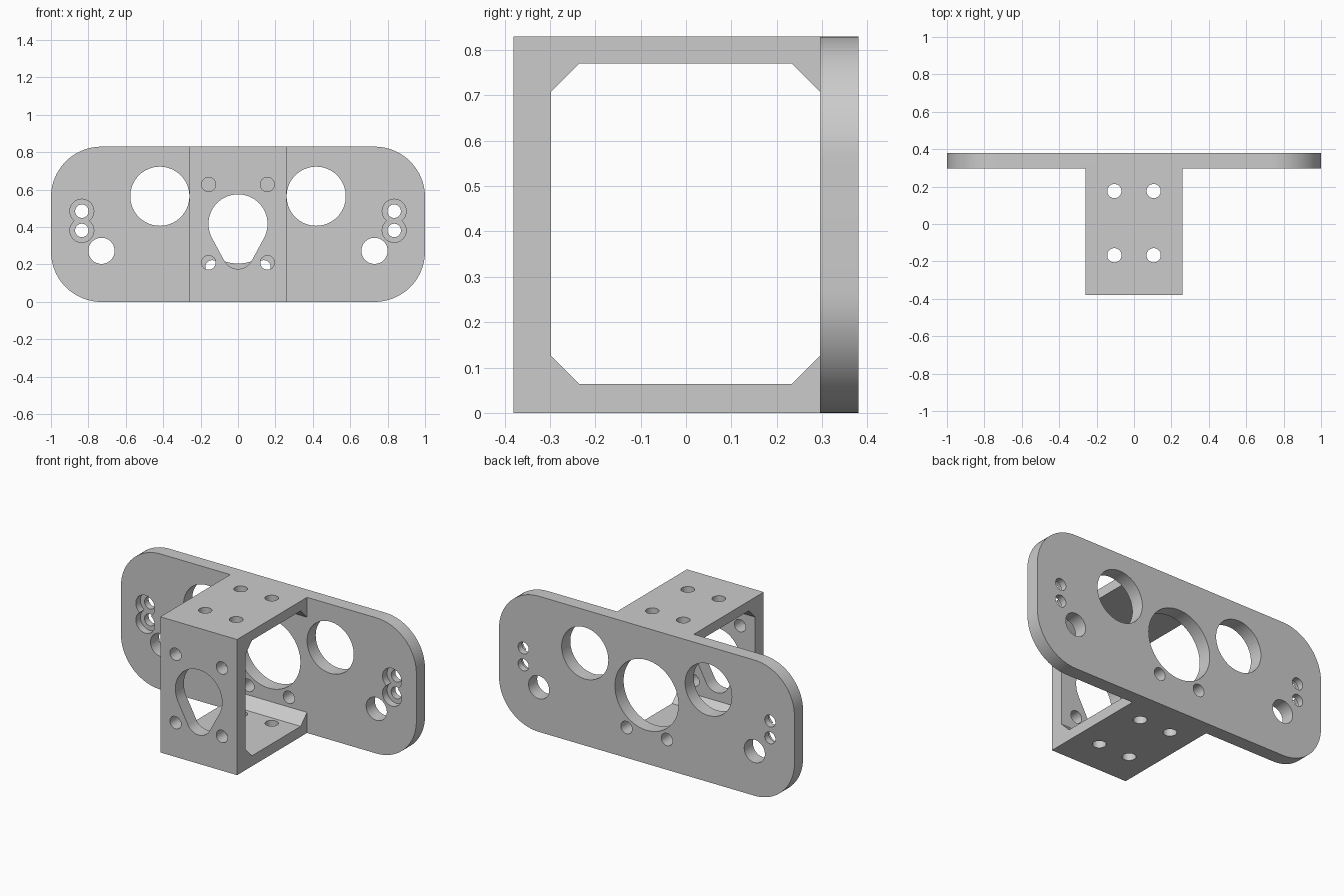
import bpy
import bmesh
from math import cos, sin, asin, pi

default = bpy.data.objects.get("Cube")
if default:
    bpy.data.objects.remove(default, do_unlink=True)

# Overall sizes
HEIGHT = 0.83
DEPTH = 0.38        # half depth
PLATE_FRONT = 0.296
HALF_WIDTH = 0.26   # half width of the box bracket

grey = bpy.data.materials.new("plain grey")
grey.use_nodes = True
colour = (0.6, 0.6, 0.6, 1)
grey.diffuse_color = colour
grey.node_tree.nodes["Principled BSDF"].inputs["Base Color"].default_value = colour


def arc(cx, cy, r, start, end, steps):
    """Points along an arc, both ends included."""
    angles = [start + (end - start) * i / steps for i in range(steps + 1)]
    return [(cx + r * cos(a), cy + r * sin(a)) for a in angles]


def circle(cx, cy, r, steps=64):
    return arc(cx, cy, r, 0, 2 * pi, steps)[:-1]


def prism(name, outline, axis, low, high):
    """Extrude a 2D outline along the x, y or z axis."""
    place = {"x": lambda u, v, t: (t, u, v),
             "y": lambda u, v, t: (u, t, v),
             "z": lambda u, v, t: (u, v, t)}[axis]
    bm = bmesh.new()
    face = bm.faces.new([bm.verts.new(place(u, v, low)) for u, v in outline])
    moved = bmesh.ops.extrude_face_region(bm, geom=[face])["geom"]
    bmesh.ops.translate(bm, vec=place(0, 0, high - low),
                        verts=[e for e in moved if isinstance(e, bmesh.types.BMVert)])
    bmesh.ops.recalc_face_normals(bm, faces=bm.faces)
    mesh = bpy.data.meshes.new(name)
    bm.to_mesh(mesh)
    bm.free()
    mesh.materials.append(grey)
    obj = bpy.data.objects.new(name, mesh)
    bpy.context.collection.objects.link(obj)
    return obj


def combine(target, other, operation):
    """Apply a boolean and discard the second object."""
    bpy.context.view_layer.objects.active = target
    mod = target.modifiers.new("combine", "BOOLEAN")
    mod.operation = operation
    mod.solver = "EXACT"
    mod.object = other
    bpy.ops.object.modifier_apply(modifier=mod.name)
    bpy.data.objects.remove(other, do_unlink=True)


def cut(target, outline, axis, low, high):
    combine(target, prism("cutter", outline, axis, low, high), "DIFFERENCE")


# Wide back plate with rounded corners
R = 0.27
outline = []
for i, (cx, cz) in enumerate([(1 - R, HEIGHT - R), (R - 1, HEIGHT - R), (R - 1, R), (1 - R, R)]):
    outline += arc(cx, cz, R, i * pi / 2, (i + 1) * pi / 2, 20)
plate = prism("mounting_bracket", outline, "y", PLATE_FRONT, DEPTH)

# Plate holes: large centre hole, then mirrored pairs
cut(plate, circle(0, 0.42, 0.215), "y", 0.2, 0.5)
for side in (-1, 1):
    for x, z, r in [(0.418, 0.565, 0.158), (0.137, 0.185, 0.038), (0.73, 0.273, 0.07)]:
        cut(plate, circle(side * x, z, r), "y", 0.2, 0.5)
    # Stepped screw holes, wider at the front
    for z in (0.485, 0.382):
        cut(plate, circle(side * 0.835, z, 0.064), "y", 0.2, 0.34)
        cut(plate, circle(side * 0.835, z, 0.036), "y", 0.2, 0.5)

# Box bracket: C-shaped section with chamfered inner corners, open at the sides
FRONT, WALL, CH = -0.298, 0.064, 0.062
TOP = HEIGHT - WALL + 0.004
section = [(PLATE_FRONT, 0), (-DEPTH, 0), (-DEPTH, HEIGHT), (PLATE_FRONT, HEIGHT),
           (PLATE_FRONT, TOP - CH), (PLATE_FRONT - CH, TOP),
           (FRONT + CH, TOP), (FRONT, TOP - CH),
           (FRONT, WALL + CH), (FRONT + CH, WALL),
           (PLATE_FRONT - CH, WALL), (PLATE_FRONT, WALL + CH)]
box = prism("box_bracket", section, "x", -HALF_WIDTH, HALF_WIDTH)

# Teardrop opening in the front wall
big, small, upper, lower = 0.158, 0.083, 0.417, 0.259
tilt = asin((big - small) / (upper - lower))
teardrop = (arc(0, upper, big, -tilt, pi + tilt, 48)
            + arc(0, lower, small, pi + tilt, 2 * pi - tilt, 24))
cut(box, teardrop, "y", -0.5, -0.2)

# Screw holes in the front wall, and through the top and bottom walls
for side in (-1, 1):
    for z in (0.628, 0.21):
        cut(box, circle(side * 0.157, z, 0.038, 32), "y", -0.5, -0.2)
    for y in (0.176, -0.167):
        cut(box, circle(side * 0.105, y, 0.038, 32), "z", -0.1, 1)

# Join both parts into one solid
combine(plate, box, "UNION")
bpy.ops.object.select_all(action="DESELECT")
plate.select_set(True)
bpy.context.view_layer.objects.active = plate
bpy.ops.object.shade_smooth_by_angle(angle=pi / 6)
